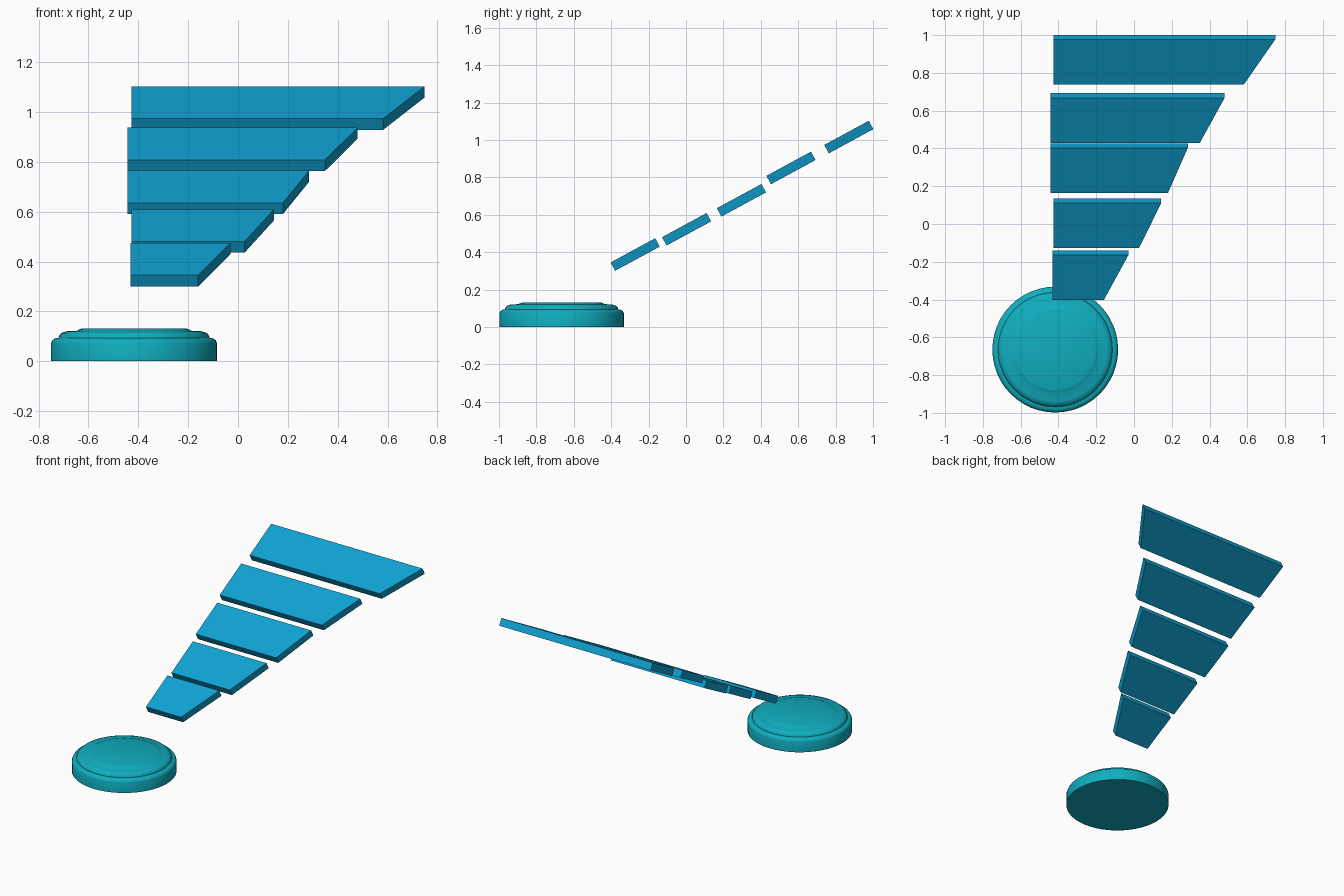
import bpy, bmesh, math
from mathutils import Vector

if "Cube" in bpy.data.objects:
    bpy.data.objects.remove(bpy.data.objects["Cube"])


def material(name, rgb):
    m = bpy.data.materials.new(name)
    m.diffuse_color = (*rgb, 1)
    m.use_nodes = True
    m.node_tree.nodes["Principled BSDF"].inputs["Base Color"].default_value = m.diffuse_color
    return m


def add_object(name, bm, mat):
    bmesh.ops.recalc_face_normals(bm, faces=bm.faces)
    me = bpy.data.meshes.new(name)
    bm.to_mesh(me)
    bm.free()
    ob = bpy.data.objects.new(name, me)
    me.materials.append(mat)
    bpy.context.collection.objects.link(ob)
    return ob


blue = material("slat_blue", (0.005, 0.36, 0.64))
teal = material("base_teal", (0.005, 0.42, 0.52))

# Round stepped base: lathe a profile (radius, height)
profile = [(0, 0), (0.333, 0), (0.333, 0.072), (0.328, 0.084), (0.316, 0.092),
           (0.303, 0.093), (0.301, 0.102), (0.292, 0.113), (0.272, 0.12),
           (0.23, 0.122), (0.222, 0.127), (0.21, 0.131), (0, 0.131)]
centre = Vector((-0.417, -0.665, 0))
bm = bmesh.new()
verts = [bm.verts.new(centre + Vector((r, 0, z))) for r, z in profile]
edges = [bm.edges.new(p) for p in zip(verts, verts[1:])]
bmesh.ops.spin(bm, geom=verts + edges, cent=centre, axis=(0, 0, 1),
               angle=math.tau, steps=48, use_merge=True)
bmesh.ops.remove_doubles(bm, verts=bm.verts, dist=1e-5)
base = add_object("round_base", bm, teal)
bpy.context.view_layer.objects.active = base
base.select_set(True)
bpy.ops.object.shade_smooth_by_angle(angle=math.radians(35))

# Rising row of slats, each a slanted-end slab on a common incline
tilt = math.radians(28.5)
along = Vector((0, math.cos(tilt), math.sin(tilt))) * 0.271
down = Vector((0, math.sin(tilt), -math.cos(tilt))) * 0.051
slats = [  # left x, near right x, far right x, near top y, near top z
    (-0.432, -0.160, -0.030, -0.403, 0.345),
    (-0.427, 0.026, 0.144, -0.128, 0.480),
    (-0.443, 0.180, 0.285, 0.165, 0.635),
    (-0.443, 0.349, 0.480, 0.430, 0.808),
    (-0.427, 0.582, 0.748, 0.739, 0.973),
]
for i, (left, near, far, y, z) in enumerate(slats, 1):
    bm = bmesh.new()
    o = Vector((0, y, z))
    x = Vector((1, 0, 0))
    top = [bm.verts.new(p) for p in (o + x * left, o + x * near,
                                     o + along + x * far, o + along + x * left)]
    face = bm.faces.new(top)
    ext = bmesh.ops.extrude_face_region(bm, geom=[face], use_keep_orig=True)
    bmesh.ops.translate(bm, vec=down,
                        verts=[g for g in ext["geom"] if isinstance(g, bmesh.types.BMVert)])
    add_object(f"slat_{i}", bm, blue)
